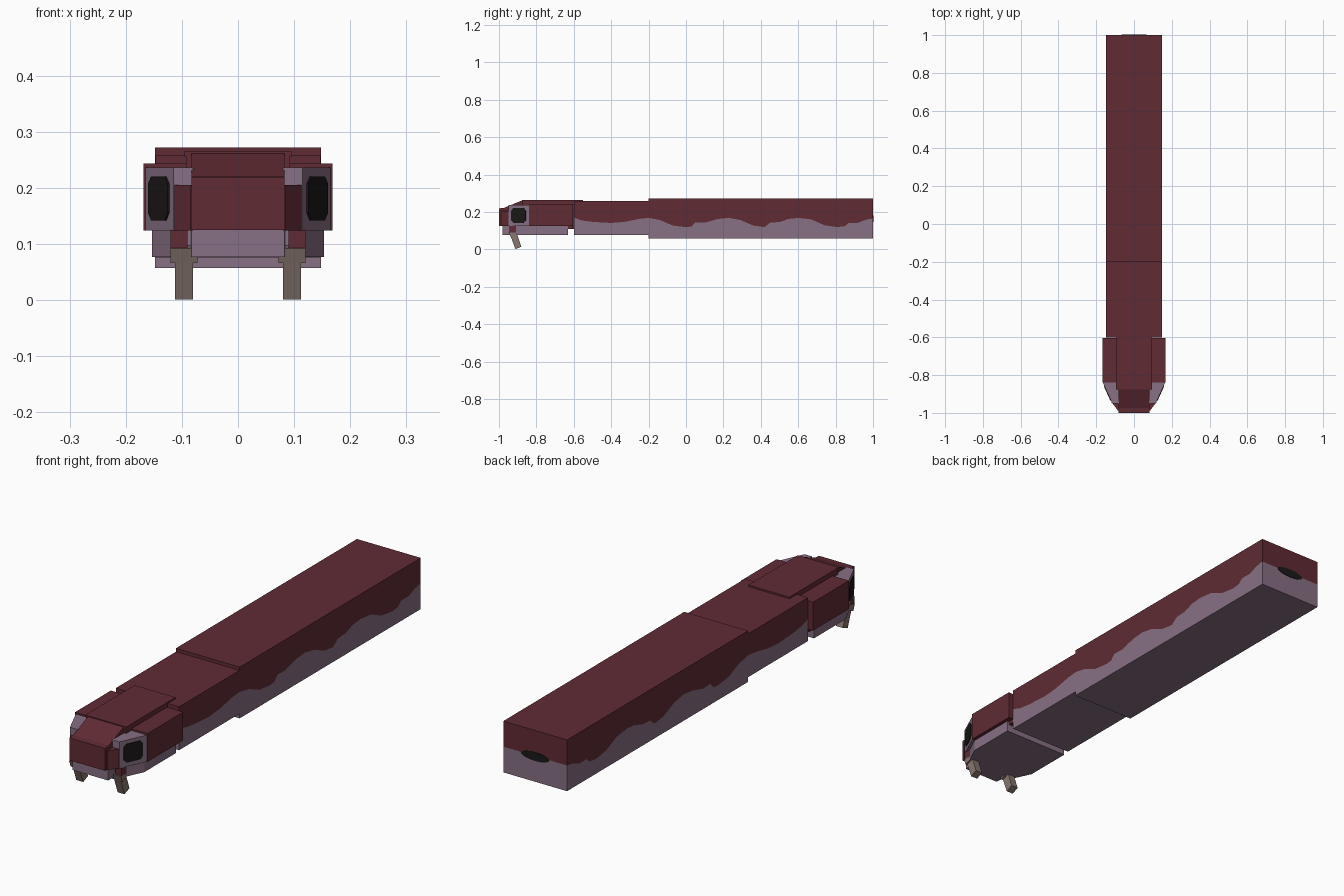
import bpy, bmesh, math
from mathutils import Vector

if "Cube" in bpy.data.objects:
    bpy.data.objects.remove(bpy.data.objects["Cube"])


def colour(name, rgb):
    m = bpy.data.materials.new(name)
    m.diffuse_color = (*rgb, 1)
    m.use_nodes = True
    m.node_tree.nodes["Principled BSDF"].inputs["Base Color"].default_value = m.diffuse_color
    return m


RED = colour("dark_red", (0.117, 0.024, 0.034))
MAUVE = colour("mauve", (0.243, 0.162, 0.231))
BONE = colour("bone", (0.243, 0.181, 0.156))
BLACK = colour("near_black", (0.011, 0.009, 0.009))


def finish(name, bm, mats):
    bmesh.ops.recalc_face_normals(bm, faces=bm.faces)
    me = bpy.data.meshes.new(name)
    bm.to_mesh(me)
    bm.free()
    for m in mats:
        me.materials.append(m)
    ob = bpy.data.objects.new(name, me)
    bpy.context.collection.objects.link(ob)
    return ob


def prism(name, pts, offset, mat):
    """Extrude a polygon of 3D points along an offset vector."""
    bm = bmesh.new()
    off = Vector(offset)
    a = [bm.verts.new(p) for p in pts]
    b = [bm.verts.new(Vector(p) + off) for p in pts]
    bm.faces.new(a)
    bm.faces.new(b)
    n = len(pts)
    for i in range(n):
        bm.faces.new((a[i], a[(i + 1) % n], b[(i + 1) % n], b[i]))
    return finish(name, bm, [mat])


def plan(name, xy, z0, z1, mat):
    return prism(name, [(x, y, z0) for x, y in xy], (0, 0, z1 - z0), mat)


def profile(name, yz, x0, x1, mat):
    return prism(name, [(x0, y, z) for y, z in yz], (x1 - x0, 0, 0), mat)


def box(name, x0, x1, y0, y1, z0, z1, mat):
    return plan(name, [(x0, y0), (x1, y0), (x1, y1), (x0, y1)], z0, z1, mat)


# Wavy line between the red back and the mauve belly: (y, z)
WAVE = [(-.6, .17), (-.56, .155), (-.5, .147), (-.4, .141), (-.33, .147), (-.25, .163),
        (-.2, .168), (-.14, .157), (-.07, .127), (0, .119), (.03, .122), (.05, .145),
        (.1, .143), (.17, .162), (.23, .168), (.29, .157), (.36, .127), (.42, .119),
        (.45, .143), (.5, .146), (.55, .163), (.6, .168), (.67, .16), (.74, .129),
        (.81, .119), (.85, .124), (.87, .142), (.92, .142), (.96, .158), (1, .165)]


def body(name, y0, y1, w, z0, z1):
    bm = bmesh.new()
    rings = []
    for y, wz in WAVE:
        if y0 - 1e-6 <= y <= y1 + 1e-6:
            rings.append([bm.verts.new((x, y, z)) for x, z in
                          ((-w, z0), (-w, wz), (-w, z1), (w, z1), (w, wz), (w, z0))])
    for a, b in zip(rings, rings[1:]):
        for i in range(6):
            f = bm.faces.new((a[i], a[(i + 1) % 6], b[(i + 1) % 6], b[i]))
            f.material_index = 1 if i in (0, 4, 5) else 0
    for r in (rings[0], rings[-1]):
        bm.faces.new((r[1], r[2], r[3], r[4]))
        bm.faces.new((r[0], r[1], r[4], r[5])).material_index = 1
    return finish(name, bm, [RED, MAUVE])


# Trunk sections
body("rear_body", -.2, 1, .148, .057, .272)
body("front_body", -.6, -.2, .147, .076, .258)

# Dark patch on the rear face
prism("rear_patch", [(.065 * math.cos(t), .998, .163 + .018 * math.sin(t))
                     for t in (i * math.tau / 16 for i in range(16))], (0, .004, 0), BLACK)

# Head core, crown plate and snout
box("head_core", -.093, .093, -.875, -.6, .11, .256, RED)
box("head_back", -.145, .145, -.66, -.605, .11, .235, RED)
box("crown_plate", -.095, .095, -.877, -.55, .256, .265, RED)
profile("snout", [(-.875, .262), (-.975, .221), (-1, .219), (-1, .125), (-.875, .125)],
        -.083, .083, RED)

# Lower jaw, tapered on both sides with a narrow chin
half = [(.083, -.98), (.085, -.91), (.12, -.91), (.153, -.84), (.153, -.63)]
plan("lower_jaw", half + [(-x, y) for x, y in reversed(half)], .077, .125, MAUVE)

# Paired head parts
for s, side in ((1, "right"), (-1, "left")):
    def mir(pts):
        return [(s * x, y) for x, y in pts]

    plan(side + "_cheek", mir([(.09, -.84), (.168, -.84), (.168, -.603), (.09, -.603)]),
         .124, .243, RED)
    plan(side + "_eye_block", mir([(.08, -.95), (.115, -.95), (.165, -.84), (.08, -.84)]),
         .124, .236, MAUVE)
    plan(side + "_snout_side", mir([(.08, -.988), (.085, -.988), (.113, -.95), (.08, -.95)]),
         .124, .205, RED)

    # Eye plate with clipped corners on the slanted face
    a, d = Vector((s * .115, -.95, 0)), Vector((s * .05, .11, 0))
    out = Vector((s * .11, -.05, 0)).normalized() * .003
    shape = [(.15, .155), (.25, .142), (.75, .142), (.85, .155),
             (.85, .208), (.75, .22), (.25, .22), (.15, .208)]
    prism(side + "_eye", [a + d * u + Vector((0, 0, z)) for u, z in shape], out, BLACK)

    # Fang with its root and gum
    box(side + "_gum", s * .09, s * .12, -.945, -.89, .09, .125, RED)
    profile(side + "_fang_root", [(-.948, .092), (-.938, .066), (-.895, .08), (-.905, .098)],
            s * .072, s * .12, BONE)
    profile(side + "_fang", [(-.943, .085), (-.912, .001), (-.88, .014), (-.908, .095)],
            s * .08, s * .112, BONE)
